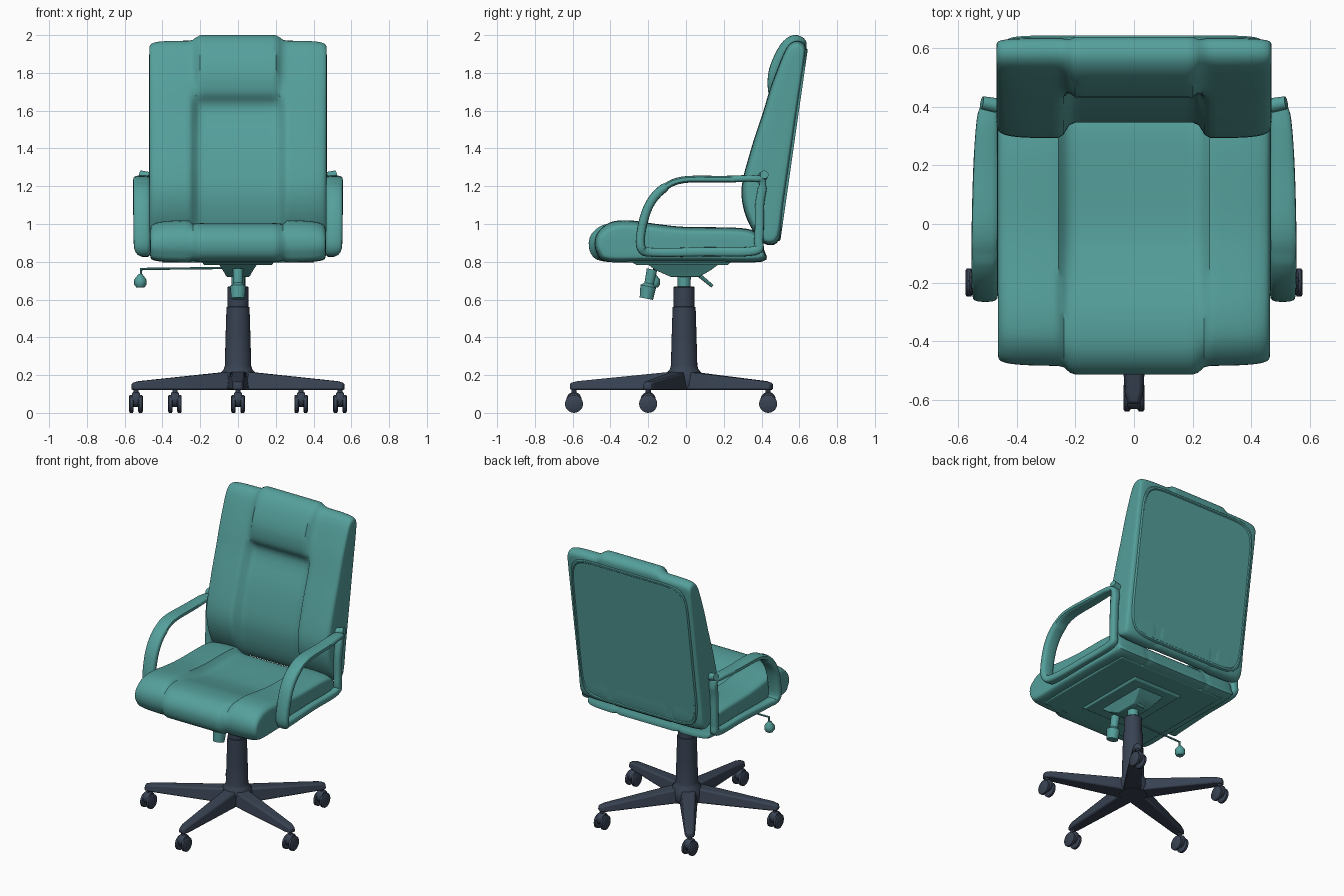
import bpy, bmesh
from math import sin, cos, pi, radians, exp, copysign
from mathutils import Vector

if "Cube" in bpy.data.objects:
    bpy.data.objects.remove(bpy.data.objects["Cube"])


def material(name, rgb):
    m = bpy.data.materials.new(name)
    m.use_nodes = True
    m.diffuse_color = (*rgb, 1)
    m.node_tree.nodes["Principled BSDF"].inputs["Base Color"].default_value = (*rgb, 1)
    return m


teal = material("teal upholstery", (0.09, 0.35, 0.33))
slate = material("dark slate plastic", (0.04, 0.055, 0.085))


def loft(name, rings, mat, loop=False, bevel=0):
    """Skin a sequence of equal point rings, capped unless the sequence loops."""
    bm = bmesh.new()
    rows = [[bm.verts.new(p) for p in ring] for ring in rings]
    pairs = list(zip(rows, rows[1:])) + ([(rows[-1], rows[0])] if loop else [])
    for a, b in pairs:
        for i in range(len(a)):
            bm.faces.new((a[i - 1], a[i], b[i], b[i - 1]))
    if not loop:
        bm.faces.new(rows[0])
        bm.faces.new(rows[-1])
    bmesh.ops.recalc_face_normals(bm, faces=bm.faces)
    mesh = bpy.data.meshes.new(name)
    bm.to_mesh(mesh)
    bm.free()
    mesh.materials.append(mat)
    obj = bpy.data.objects.new(name, mesh)
    bpy.context.collection.objects.link(obj)
    bpy.ops.object.select_all(action="DESELECT")
    obj.select_set(True)
    bpy.context.view_layer.objects.active = obj
    bpy.ops.object.shade_smooth_by_angle(angle=radians(40))
    if bevel:
        mod = obj.modifiers.new("soft edges", "BEVEL")
        mod.width, mod.segments = bevel, 2
    return obj


def tube(name, stops, mat, sides=20):
    """Round part through (point, radius) stops on a straight axis."""
    pts = [Vector(p) for p, r in stops]
    turn = (pts[-1] - pts[0]).to_track_quat("Z", "Y")
    rings = []
    for p, (_, r) in zip(pts, stops):
        rings.append([p + turn @ Vector((r * cos(2 * pi * i / sides), r * sin(2 * pi * i / sides), 0))
                      for i in range(sides)])
    return loft(name, rings, mat)


def spline(points, steps):
    """Closed smooth curve through the points."""
    pts, out = [Vector(p) for p in points], []
    n = len(pts)
    for i in range(n):
        a, b, c, d = (pts[(i + k) % n] for k in (-1, 0, 1, 2))
        for s in range(steps):
            t = s / steps
            out.append(b + (c - a) * t / 2 + (a * 2 - b * 5 + c * 4 - d) * t * t / 2
                       + (b * 3 - a - c * 3 + d) * t ** 3 / 2)
    return out


def superellipse(a, b, power, count):
    for i in range(count):
        u = 2 * pi * i / count
        c, s = cos(u), sin(u)
        yield (a * copysign(abs(c) ** (2 / power), c), b * copysign(abs(s) ** (2 / power), s))


def cushion(name, side, middle, half_width, seam, power, shape):
    """Sweep a side profile across x, easing into the middle profile at the seams."""
    outer, inner = spline(side, 4), spline(middle, 4)
    rings = []
    for i in range(65):
        x = half_width * sin((i / 64 - 0.5) * pi)
        full = max(0, 1 - abs(x / half_width) ** power) ** (1 / power)
        t = min(1, max(0, (abs(x) - seam + 0.03) / 0.06))
        t = t * t * (3 - 2 * t)
        groove = exp(-((abs(x) - seam) / 0.015) ** 2)
        rings.append([(x, *shape(*b.lerp(a, t), full, groove)) for a, b in zip(outer, inner)])
    return loft(name, rings, teal)


# Seat cushion: (y, z) profiles
def seat_shape(y, z, full, groove):
    return y * (0.88 + 0.12 * full - 0.015 * groove), 0.88 + (z - 0.88) * (0.35 + 0.65 * full - 0.1 * groove)


seat_under = [(-0.42, 0.8), (-0.2, 0.8), (0.1, 0.8), (0.4, 0.8), (0.415, 0.86)]
cushion("seat_cushion",
        seat_under + [(0.38, 0.95), (0.28, 0.98), (0, 0.985), (-0.15, 1), (-0.3, 1.02),
                      (-0.4, 1.01), (-0.465, 0.96), (-0.485, 0.9), (-0.47, 0.84)],
        seat_under + [(0.38, 0.92), (0.28, 0.94), (0, 0.94), (-0.15, 0.965), (-0.3, 1),
                      (-0.42, 1), (-0.49, 0.96), (-0.515, 0.9), (-0.495, 0.83)],
        0.465, 0.235, 6, seat_shape)


# Backrest cushion with headrest bulge in the middle
def rear_y(z):
    return 0.49 + 0.143 * (z - 0.9)


def back_shape(y, z, full, groove):
    core = rear_y(z) - 0.07
    return (core + (y - core) * (0.35 + 0.65 * full - 0.1 * groove),
            1.4 + (z - 1.4) * (0.85 + 0.15 * full))


back_rear = [(rear_y(z), z) for z in (0.92, 1.1, 1.3, 1.5, 1.7, 1.88)]
cushion("backrest_cushion",
        back_rear + [(0.63, 1.95), (0.58, 1.97), (0.53, 1.93), (0.475, 1.8), (0.44, 1.7), (0.41, 1.6),
                     (0.345, 1.4), (0.295, 1.2), (0.31, 1.06), (0.37, 0.94), (0.43, 0.89)],
        back_rear + [(0.635, 1.97), (0.57, 2), (0.5, 1.95), (0.44, 1.82), (0.435, 1.7), (0.47, 1.61),
                     (0.4, 1.42), (0.35, 1.2), (0.355, 1.06), (0.39, 0.94), (0.44, 0.89)],
        0.47, 0.225, 8, back_shape)

# Flat rear panel with a raised rim
panel = []
for scale, out in ((1, -0.05), (1, 0.002), (0.99, 0.008), (0.97, 0.008), (0.96, 0.002)):
    panel.append([(x * scale, rear_y(1.42 + z * scale) + out, 1.42 + z * scale)
                  for x, z in superellipse(0.445, 0.51, 9, 72)])
loft("backrest_panel", panel, teal)

# Armrest loops: wide strap in front and on top, slimmer post and lower rail
arm_path = spline([(-0.235, 0.87, 0.042), (-0.237, 0.96, 0.044), (-0.2, 1.09, 0.045), (-0.13, 1.18, 0.045),
                   (-0.02, 1.233, 0.045), (0.2, 1.237, 0.042), (0.36, 1.24, 0.036), (0.405, 1.22, 0.028),
                   (0.39, 1.1, 0.024), (0.385, 0.92, 0.024), (0.36, 0.858, 0.024), (0.1, 0.853, 0.024),
                   (-0.17, 0.85, 0.03)], 6)
for side, label in ((1, "left"), (-1, "right")):
    rings = []
    for i, p in enumerate(arm_path):
        along = arm_path[(i + 1) % len(arm_path)] - arm_path[i - 1]
        normal = Vector((-along.y, along.x)).normalized()
        half = p.z
        thick = 0.018 if p.y > 1.2 else 0.024
        rings.append([(side * (0.465 + half + u), p.x + normal.x * v, p.y + normal.y * v)
                      for u, v in superellipse(half, thick, 3, 16)])
    loft(label + "_armrest", rings, teal, loop=True)
    tube(label + "_armrest_tip", [((side * 0.47, 0.405, 1.25), 0.025), ((side * 0.52, 0.415, 1.262), 0.022)], teal)


# Tilt mechanism under the seat
def slab(name, levels, mat, bevel=0.004):
    """Rectangular part from (half x, min y, max y, z) levels."""
    return loft(name, [[(-x, a, z), (x, a, z), (x, b, z), (-x, b, z)] for x, a, b, z in levels], mat, bevel=bevel)


slab("seat_pan", [(0.41, -0.4, 0.37, 0.81), (0.4, -0.39, 0.36, 0.795)], teal)
slab("mechanism_plate", [(0.19, -0.29, 0.24, 0.8), (0.18, -0.26, 0.22, 0.782)], teal)
slab("mechanism_housing", [(0.1, -0.2, 0.17, 0.785), (0.08, -0.16, 0.13, 0.755), (0.06, -0.08, 0.07, 0.72)], teal)
tube("column_socket", [((0, -0.01, 0.66), 0.034), ((0, -0.01, 0.74), 0.036)], teal)
tube("tension_knob", [((0, -0.21, 0.605), 0.036), ((0, -0.2, 0.67), 0.042), ((0, -0.195, 0.685), 0.025),
                      ((0, -0.18, 0.76), 0.028)], teal)
tube("tilt_stub", [((0.03, 0.05, 0.745), 0.011), ((0.03, 0.14, 0.67), 0.009)], teal, 8)
tube("lever_rod", [((0, -0.16, 0.768), 0.006), ((-0.515, -0.17, 0.762), 0.006)], teal, 8)
tube("lever_drop", [((-0.512, -0.17, 0.766), 0.006), ((-0.515, -0.17, 0.72), 0.006)], teal, 8)
tube("lever_paddle", [((-0.517, -0.17, 0.735), 0.01), ((-0.517, -0.17, 0.705), 0.033),
                      ((-0.517, -0.17, 0.68), 0.033), ((-0.517, -0.17, 0.665), 0.022)], teal, 12)

# Column and hub
hub_y = -0.025
column = ((0.085, 0.12), (0.1, 0.14), (0.098, 0.205), (0.075, 0.232), (0.07, 0.25), (0.066, 0.4),
          (0.061, 0.56), (0.056, 0.562), (0.056, 0.665), (0.05, 0.67))
tube("column_and_hub", [((0, hub_y + 0.015, z), r) for r, z in column], slate, 28)

# Five legs with forward-facing twin-wheel casters
for k in range(5):
    angle = radians(72 * k - 90)
    out, across = Vector((cos(angle), sin(angle), 0)), Vector((-sin(angle), cos(angle), 0))
    hub = Vector((0, hub_y, 0))
    rings = []
    for r, low, high, top in ((0.03, 0.06, 0.045, 0.22), (0.55, 0.034, 0.026, 0.168), (0.59, 0.024, 0.018, 0.158)):
        rings.append([hub + out * r + across * w + Vector((0, 0, z))
                      for w, z in ((-low, 0.122), (low, 0.122), (high, top), (-high, top))])
    loft(f"leg_{k + 1}", rings, slate, bevel=0.01)
    foot = hub + out * 0.568
    tube(f"caster_stem_{k + 1}", [(foot + Vector((0, 0, 0.08)), 0.014), (foot + Vector((0, 0, 0.13)), 0.014)], slate, 12)

    def disc(name, x, width, z, radius):
        ends = ((-width, radius * 0.85), (-width * 0.6, radius), (width * 0.6, radius), (width, radius * 0.85))
        tube(name, [(foot + Vector((x + dx, 0, z)), r) for dx, r in ends], slate)

    disc(f"caster_hood_{k + 1}", 0, 0.022, 0.071, 0.04)
    for x, label in ((0.024, "left"), (-0.024, "right")):
        disc(f"caster_{label}_wheel_{k + 1}", x, 0.012, 0.048, 0.048)
